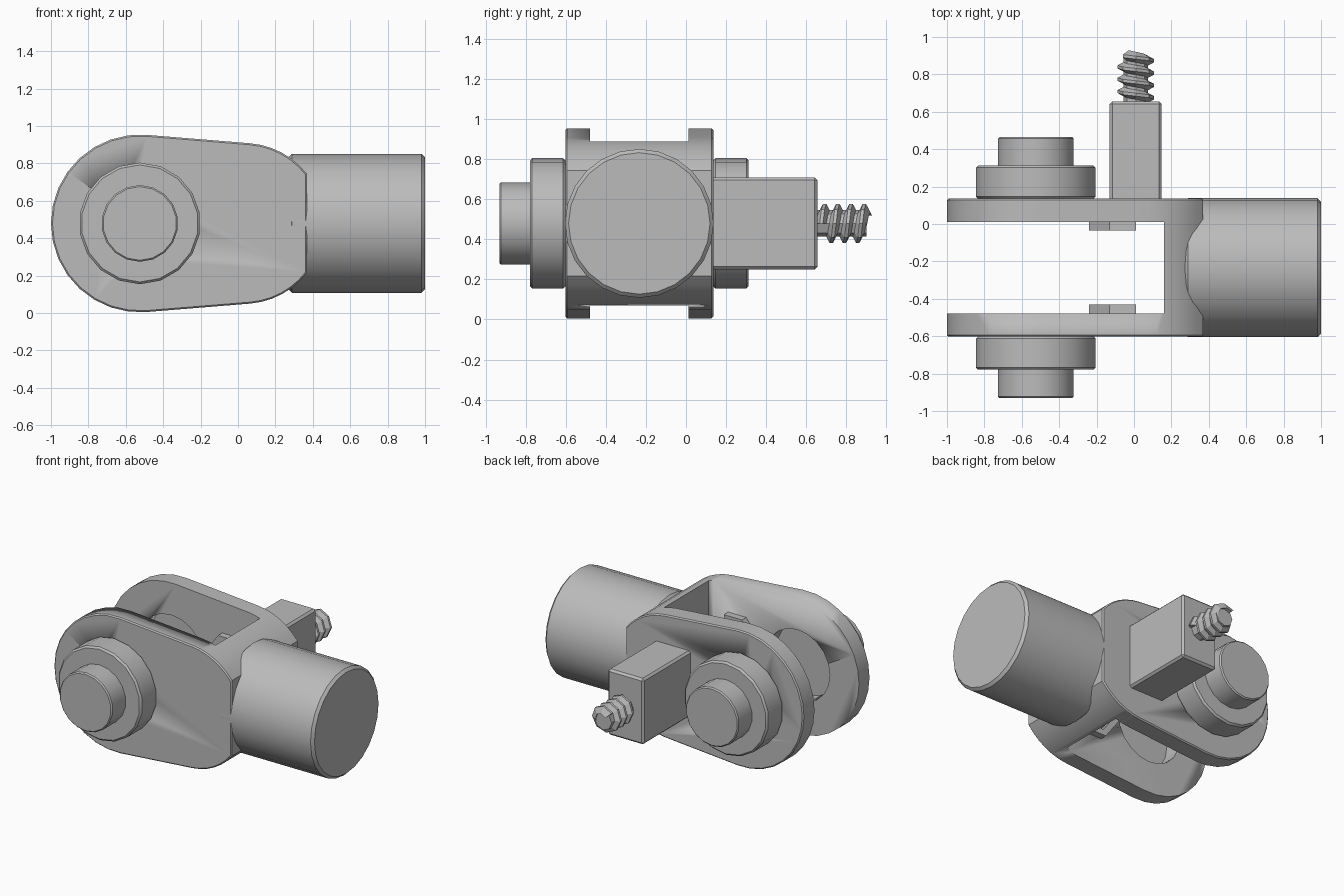
import bpy, bmesh
from math import sin, cos, pi, radians, acos, asin
from mathutils import Matrix, Vector

if "Cube" in bpy.data.objects:
    bpy.data.objects.remove(bpy.data.objects["Cube"], do_unlink=True)

steel = bpy.data.materials.new("grey_steel")
steel.use_nodes = True
steel.diffuse_color = (0.5, 0.5, 0.5, 1)
steel.node_tree.nodes["Principled BSDF"].inputs["Base Color"].default_value = (0.5, 0.5, 0.5, 1)

ZC = 0.479      # height of every axis
YC = -0.233     # middle of the fork
PIN_X = -0.525


def finish(name, bm, bevel=0.0, angle=35):
    bmesh.ops.recalc_face_normals(bm, faces=bm.faces)
    mesh = bpy.data.meshes.new(name)
    bm.to_mesh(mesh)
    bm.free()
    obj = bpy.data.objects.new(name, mesh)
    bpy.context.collection.objects.link(obj)
    mesh.materials.append(steel)
    bpy.ops.object.select_all(action='DESELECT')
    bpy.context.view_layer.objects.active = obj
    obj.select_set(True)
    if bevel:
        mod = obj.modifiers.new("bevel", 'BEVEL')
        mod.width, mod.segments, mod.limit_method = bevel, 1, 'ANGLE'
        mod.angle_limit = radians(50)
        bpy.ops.object.modifier_apply(modifier=mod.name)
    bpy.ops.object.shade_smooth_by_angle(angle=radians(angle))
    return obj


def prism(name, outline, y0, y1, bevel=0.0):
    """Extrude an x-z outline along y."""
    bm = bmesh.new()
    face = bm.faces.new([bm.verts.new((x, y0, z)) for x, z in outline])
    ext = bmesh.ops.extrude_face_region(bm, geom=[face])
    verts = [g for g in ext["geom"] if isinstance(g, bmesh.types.BMVert)]
    bmesh.ops.translate(bm, verts=verts, vec=(0, y1 - y0, 0))
    return finish(name, bm, bevel)


def rod(name, centre, radius, length, axis, sides, bevel=0.0):
    bm = bmesh.new()
    turn = Vector((0, 0, 1)).rotation_difference(Vector(axis)).to_matrix().to_4x4()
    bmesh.ops.create_cone(bm, cap_ends=True, segments=sides, radius1=radius, radius2=radius,
                          depth=length, matrix=Matrix.Translation(centre) @ turn)
    return finish(name, bm, bevel)


def box(name, lo, hi, bevel=0.0):
    outline = [(lo[0], lo[2]), (hi[0], lo[2]), (hi[0], hi[2]), (lo[0], hi[2])]
    return prism(name, outline, lo[1], hi[1], bevel)


def cut(target, cutter):
    bpy.context.view_layer.objects.active = target
    mod = target.modifiers.new("cut", 'BOOLEAN')
    mod.operation, mod.solver, mod.object = 'DIFFERENCE', 'EXACT', cutter
    bpy.ops.object.modifier_apply(modifier=mod.name)
    bpy.data.objects.remove(cutter, do_unlink=True)


def arc(cx, r, a0, a1, n):
    return [(cx + r * cos(a0 + (a1 - a0) * i / n), ZC + r * sin(a0 + (a1 - a0) * i / n))
            for i in range(n + 1)]


# Fork: two tangent arcs with a flat end, slotted and bored
big, small, small_x, flat_x = 0.475, 0.43, 0.03, 0.37
lean = pi / 2 - asin((big - small) / (small_x - PIN_X))
stop = acos((flat_x - small_x) / small)
outline = (arc(small_x, small, stop, lean, 6) + arc(PIN_X, big, lean, 2 * pi - lean, 16)
           + arc(small_x, small, -lean, -stop, 6))
fork = prism("fork", outline, -0.602, 0.136, 0.008)
cut(fork, box("slot_cutter", (-1.2, -0.478, -0.2), (0.16, 0.012, 1.2)))
cut(fork, rod("bore_cutter", (PIN_X, YC, ZC), 0.25, 1.2, (0, 1, 0), 20))

# Round shank on the fork's closed end
rod("shank", (0.635, YC, ZC), 0.371, 0.73, (1, 0, 0), 24, 0.018)

# Stepped pin ends, mirrored about the fork's middle
for side, label in ((-1, "front"), (1, "back")):
    rod(label + "_collar", (PIN_X, YC + side * 0.457, ZC), 0.325, 0.178, (0, 1, 0), 18, 0.012)
    rod(label + "_pin_end", (PIN_X, YC + side * 0.61, ZC), 0.205, 0.176, (0, 1, 0), 18, 0.008)

# Half-octagon stop frames on the inner fork faces
outer = [(0.01, 0.23), (-0.13, 0.23), (-0.24, 0.08)]
inner = [(0.01, 0.19), (-0.11, 0.19), (-0.2, 0.065)]
ring = [(x, ZC + z) for x, z in outer] + [(x, ZC - z) for x, z in reversed(outer)]
ring += [(x, ZC - z) for x, z in inner] + [(x, ZC + z) for x, z in reversed(inner)]
for side, label in ((-1, "front"), (1, "back")):
    prism(label + "_stop_frame", ring, YC + side * 0.198, YC + side * 0.25)

# Square block on the back cheek
box("side_block", (-0.13, 0.12, 0.249), (0.147, 0.656, 0.709), 0.014)

# Coarse screw: core and helical ridge
SCREW_X = 0.01
rod("screw_core", (SCREW_X, 0.77, ZC), 0.066, 0.26, (0, 1, 0), 8)
steps, pitch, turns = 8, 0.066, 3.4
bm = bmesh.new()
rows = []
for i in range(int(steps * turns) + 1):
    a = 2 * pi * i / steps
    y = 0.675 + pitch * i / steps
    rows.append([bm.verts.new((SCREW_X + r * cos(a), y + dy, ZC + r * sin(a)))
                 for r, dy in ((0.055, -0.031), (0.098, -0.008), (0.098, 0.008), (0.055, 0.031))])
for p, q in zip(rows, rows[1:]):
    for k in range(4):
        bm.faces.new((p[k], p[(k + 1) % 4], q[(k + 1) % 4], q[k]))
bm.faces.new(rows[0])
bm.faces.new(rows[-1])
finish("screw_thread", bm, 0, 20)
